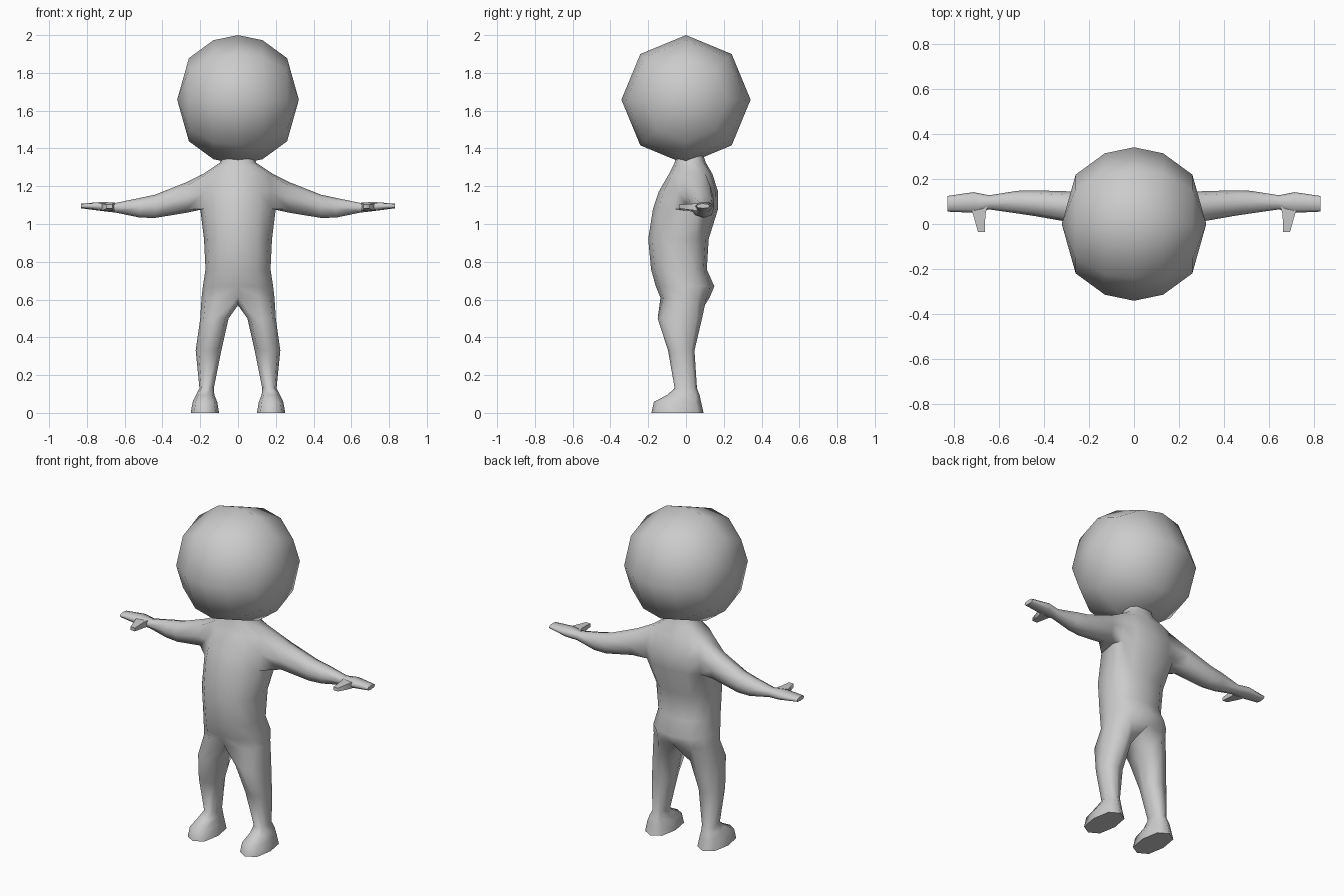
import bpy, bmesh, math

if "Cube" in bpy.data.objects:
    bpy.data.objects.remove(bpy.data.objects["Cube"])

skin = bpy.data.materials.new("plain grey")
skin.diffuse_color = (0.6, 0.6, 0.6, 1)
skin.use_nodes = True
skin.node_tree.nodes["Principled BSDF"].inputs["Base Color"].default_value = skin.diffuse_color


def spow(v, p):
    return math.copysign(abs(v) ** p, v)


def loft(bm, a, b, closed=True):
    n = len(a)
    for i in range(n if closed else n - 1):
        j = (i + 1) % n
        bm.faces.new((a[i], a[j], b[j], b[i]))


def finish(bm, name, mirror=False):
    bmesh.ops.recalc_face_normals(bm, faces=bm.faces)
    me = bpy.data.meshes.new(name)
    bm.to_mesh(me)
    bm.free()
    me.materials.append(skin)
    ob = bpy.data.objects.new(name, me)
    bpy.context.collection.objects.link(ob)
    bpy.context.view_layer.objects.active = ob
    ob.select_set(True)
    if mirror:
        m = ob.modifiers.new("mirror", 'MIRROR')
        m.use_clip = True
        m.merge_threshold = 0.0005
        bpy.ops.object.modifier_apply(modifier=m.name)
    bpy.ops.object.shade_smooth_by_angle(angle=math.radians(80))
    ob.select_set(False)
    return ob


# Head: eight-sided rings around the x axis with a pole at each side
bm = bmesh.new()
rings = []
for x, r in ((-0.26, 0.22), (-0.13, 0.315), (0, 0.342), (0.13, 0.315), (0.26, 0.22)):
    rings.append([bm.verts.new((x, r * math.sin(k * math.pi / 4),
                                1.658 + r * math.cos(k * math.pi / 4))) for k in range(8)])
for a, b in zip(rings, rings[1:]):
    loft(bm, a, b)
for ring, x in ((rings[0], -0.322), (rings[-1], 0.322)):
    pole = bm.verts.new((x, 0, 1.658))
    for i in range(8):
        bm.faces.new((ring[i], ring[(i + 1) % 8], pole))
finish(bm, "head")

# Body: right half, mirrored
bm = bmesh.new()

# Torso half rings: height, half width, front y, back y, side y
torso = []
for z, w, front, back, side in (
        (1.37, 0.085, -0.05, 0.09, 0.02),
        (1.325, 0.095, -0.06, 0.105, 0.03),
        (1.265, 0.185, -0.09, 0.14, 0.06),
        (1.17, 0.20, -0.145, 0.17, 0.07),
        (1.08, 0.20, -0.175, 0.17, 0.06),
        (0.92, 0.18, -0.20, 0.12, -0.02),
        (0.76, 0.172, -0.185, 0.11, -0.03),
        (0.67, 0.186, -0.16, 0.15, -0.01),
        (0.61, 0.193, -0.135, 0.125, -0.01)):
    ring = []
    for k in range(7):
        a = math.radians(-90 + 30 * k)
        s = spow(math.sin(a), 0.9)
        x = w * spow(math.cos(a), 0.8) if 0 < k < 6 else 0
        ring.append(bm.verts.new((x, side + s * ((back - side) if s > 0 else (side - front)), z)))
    torso.append(ring)
for n, (a, b) in enumerate(zip(torso, torso[1:])):
    if n in (2, 3):  # leave the shoulder opening
        loft(bm, a[:3], b[:3], False)
        loft(bm, a[4:], b[4:], False)
    else:
        loft(bm, a, b, False)

# Arm: from the shoulder opening to the finger tips
t, m, b = torso[2:5]
prev = [t[3], t[2], m[2], b[2], b[3], b[4], m[4], t[4]]
bm.verts.remove(m[3])
for x, y0, y1, z0, z1 in (
        (0.27, 0.005, 0.145, 1.06, 1.222),
        (0.44, 0.035, 0.15, 1.032, 1.155),
        (0.52, 0.047, 0.148, 1.034, 1.138),
        (0.645, 0.065, 0.128, 1.06, 1.112),
        (0.715, 0.05, 0.142, 1.068, 1.117),
        (0.83, 0.055, 0.125, 1.083, 1.108)):
    ring = []
    for k in range(8):
        a = math.radians(90 + 45 * k)
        ring.append(bm.verts.new((x, (y0 + y1) / 2 + (y1 - y0) / 2 * spow(math.cos(a), 0.8),
                                  (z0 + z1) / 2 + (z1 - z0) / 2 * spow(math.sin(a), 0.8))))
    loft(bm, prev, ring)
    prev = ring
bm.faces.new(prev)

# Thumb: tapered four-sided stub pointing forward
prev = None
for y, x0, x1, z0, z1 in ((0.085, 0.65, 0.73, 1.072, 1.108),
                          (0.045, 0.662, 0.718, 1.072, 1.108),
                          (-0.036, 0.665, 0.695, 1.082, 1.102)):
    ring = [bm.verts.new((x, y, z)) for x, z in ((x0, z0), (x1, z0), (x1, z1), (x0, z1))]
    if prev:
        loft(bm, prev, ring)
    prev = ring
bm.faces.new(prev)

# Leg and foot: from the hip opening down to the sole
crotch = bm.verts.new((0, 0, 0.57))
prev = torso[-1] + [crotch]
for z, x0, x1, y0, y1 in (
        (0.50, 0.05, 0.20, -0.15, 0.085),
        (0.33, 0.088, 0.224, -0.095, 0.045),
        (0.13, 0.128, 0.204, -0.06, 0.058),
        (0.095, 0.125, 0.222, -0.10, 0.072),
        (0.058, 0.11, 0.24, -0.17, 0.08),
        (0.0, 0.10, 0.25, -0.183, 0.093)):
    ring = []
    for k in range(8):
        a = math.radians(225 + 45 * k)
        ring.append(bm.verts.new(((x0 + x1) / 2 + (x1 - x0) / 2 * spow(math.cos(a), 0.8),
                                  (y0 + y1) / 2 + (y1 - y0) / 2 * spow(math.sin(a), 0.8), z)))
    loft(bm, prev, ring)
    prev = ring
bm.faces.new(prev)
finish(bm, "body", mirror=True)
